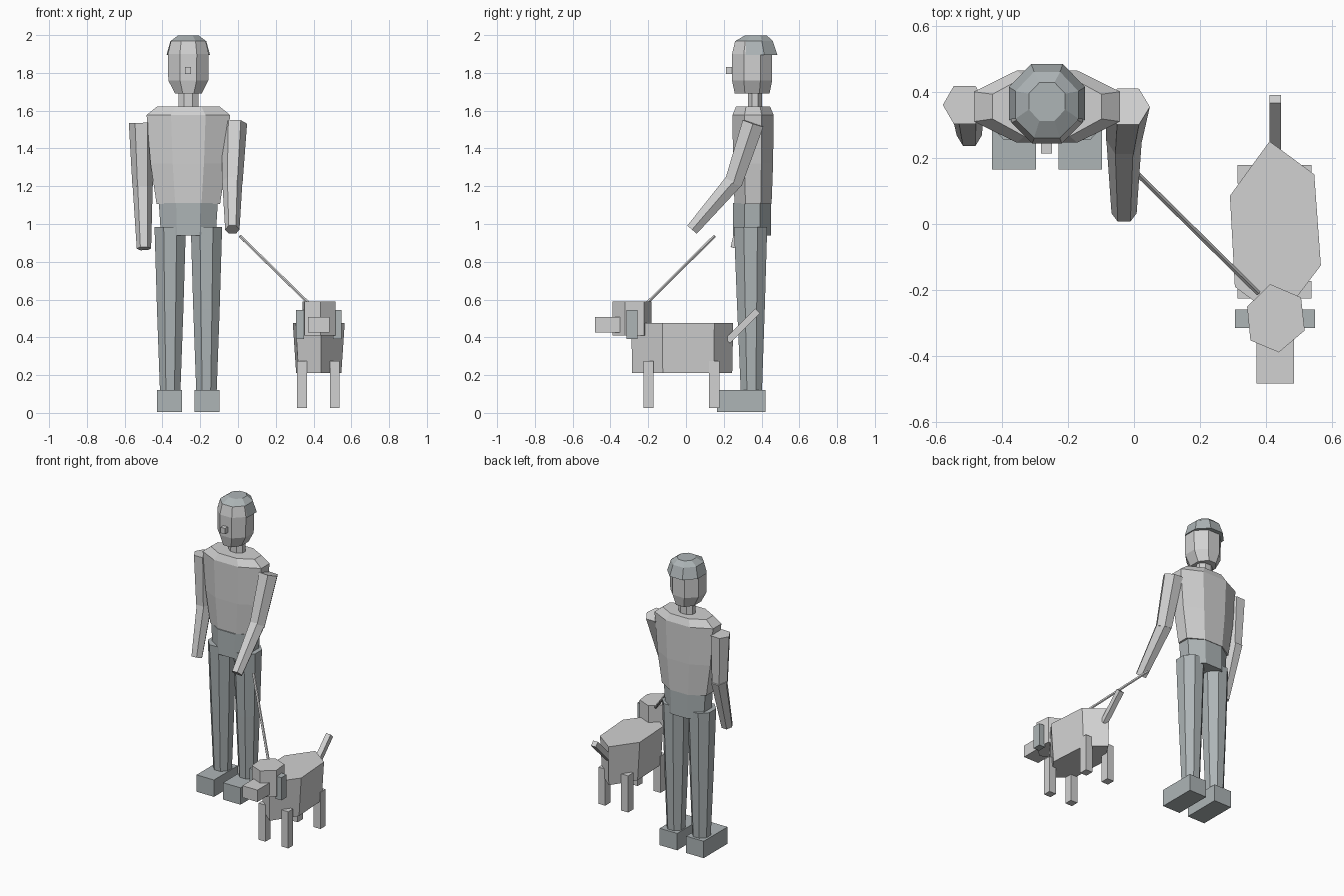
import bpy, bmesh, math
from mathutils import Vector

if "Cube" in bpy.data.objects:
    bpy.data.objects.remove(bpy.data.objects["Cube"])


def material(name, rgb):
    m = bpy.data.materials.new(name)
    m.diffuse_color = (*rgb, 1)
    m.use_nodes = True
    m.node_tree.nodes["Principled BSDF"].inputs["Base Color"].default_value = m.diffuse_color
    return m


LIGHT = material("light_grey", (0.64, 0.64, 0.64))
DARK = material("slate_grey", (0.42, 0.46, 0.47))


def make(name, rings, mat, skip=None):
    """Join rings of points into a closed, flat-faced solid."""
    bm = bmesh.new()
    loops = [[bm.verts.new(p) for p in ring] for ring in rings]
    n = len(loops[0])
    bm.faces.new(loops[0][::-1])
    bm.faces.new(loops[-1])
    for a, b in zip(loops, loops[1:]):
        for i in range(n):
            j = (i + 1) % n
            bm.faces.new((a[i], a[j], b[j], b[i]))
    bmesh.ops.recalc_face_normals(bm, faces=bm.faces)
    if skip:
        bmesh.ops.delete(bm, geom=[f for f in bm.faces if skip(f)], context='FACES')
    me = bpy.data.meshes.new(name)
    bm.to_mesh(me)
    bm.free()
    me.materials.append(mat)
    ob = bpy.data.objects.new(name, me)
    bpy.context.collection.objects.link(ob)
    return ob


def octagon(cx, cy, z, rx, ry):
    k = 1 / math.cos(math.pi / 8)
    return [(cx + rx * k * math.cos((i + .5) * math.pi / 4),
             cy + ry * k * math.sin((i + .5) * math.pi / 4), z) for i in range(8)]


def loft(name, profile, mat, skip=None):
    return make(name, [octagon(*p) for p in profile], mat, skip)


def tube(name, a, b, ra, rb, n, mat, turn=0.0):
    """Tapered prism between two points, with square-cut ends."""
    a, b = Vector(a), Vector(b)
    d = (b - a).normalized()
    u = (Vector((1, 0, 0)) - d * d.x).normalized()
    v = d.cross(u)
    rings = []
    for c, r in ((a, ra), (b, rb)):
        rings.append([c + r * (u * math.cos(turn + i * math.tau / n)
                               + v * math.sin(turn + i * math.tau / n)) for i in range(n)])
    return make(name, rings, mat)


def box(name, x, y, z, mat):
    return make(name, [[(x[0], y[0], h), (x[1], y[0], h), (x[1], y[1], h), (x[0], y[1], h)]
                       for h in z], mat)


PX = -0.263  # centre line of the person

# Head, hair, neck and nose
loft("head", [(PX, .35, 1.69, .07, .092), (PX, .35, 1.76, .106, .106),
              (PX, .35, 1.9, .108, .106), (PX, .352, 1.968, .092, .092)], LIGHT)
loft("hair", [(PX, .365, 1.895, .115, .119), (PX, .36, 1.968, .095, .1),
              (PX, .37, 1.998, .055, .058)], DARK,
     skip=lambda f: f.calc_center_median().z < 1.95 and f.normal.y < -.5)
loft("neck", [(PX, .365, 1.58, .053, .037), (PX, .365, 1.72, .053, .037)], LIGHT)
box("nose", (-.281, -.248), (.213, .26), (1.793, 1.832), LIGHT)

# Torso and hips
loft("torso", [(PX, .355, 1.105, .168, .098), (PX, .355, 1.32, .2, .106),
               (PX, .355, 1.577, .221, .109), (PX, .355, 1.622, .165, .09)], LIGHT)
loft("hips", [(PX, .35, .94, .145, .1), (PX, .35, 1.11, .156, .1)], DARK)

# Legs and shoes
for side, s in (("right", -1), ("left", 1)):
    cx = PX + s * .096
    loft(side + "_leg", [(cx, .346, .11, .054, .056), (cx, .344, .55, .07, .073),
                         (cx, .342, .985, .083, .088)], DARK)
    sx = PX + s * .1
    box(side + "_shoe", (sx - .066, sx + .066), (.165, .422), (.005, .12), DARK)

# Arms: the left one reaches forward to the lead
arms = {"right": ((-.512, .36, 1.535), (-.505, .355, 1.2), (-.498, .268, .87)),
        "left": ((-.018, .355, 1.533), (-.03, .25, 1.215), (-.03, .032, .97))}
for side, (shoulder, elbow, hand) in arms.items():
    tube(side + "_upper_arm", shoulder, elbow, .066, .054, 6, LIGHT)
    tube(side + "_forearm", Vector(elbow) + Vector((0, .01, .02)), hand, .054, .038, 6, LIGHT)

# Lead
tube("lead", (.012, .15, .935), (.375, -.208, .58), .009, .009, 6, LIGHT)

# Dog body and head: skewed six-sided blocks
body = [(.41, .25), (.29, .085), (.305, -.19), (.44, -.29), (.565, -.125), (.545, .15)]
make("dog_body", [[(.427 + (x - .427) * .87, -.02 + (y + .02) * .98, .21) for x, y in body],
                  [(x, y, .475) for x, y in body]], LIGHT)
head = [(.412, -.182), (.342, -.25), (.352, -.352), (.438, -.388), (.516, -.322), (.505, -.222)]
make("dog_head", [[(x, y, z) for x, y in head] for z in (.41, .59)], LIGHT)
box("dog_muzzle", (.37, .484), (-.482, -.33), (.426, .507), LIGHT)

# Dog ears, legs and tail
for side, ear, leg in (("right", (.306, .35), (.313, .365)), ("left", (.503, .548), (.486, .537))):
    box(f"dog_{side}_ear", ear, (-.315, -.258), (.39, .545), DARK)
    box(f"dog_{side}_front_leg", leg, (-.225, -.173), (.025, .275), LIGHT)
    box(f"dog_{side}_back_leg", leg, (.122, .178), (.025, .275), LIGHT)
tube("dog_tail", (.427, .22, .382), (.427, .378, .54), .025, .025, 4, LIGHT, math.pi / 4)
